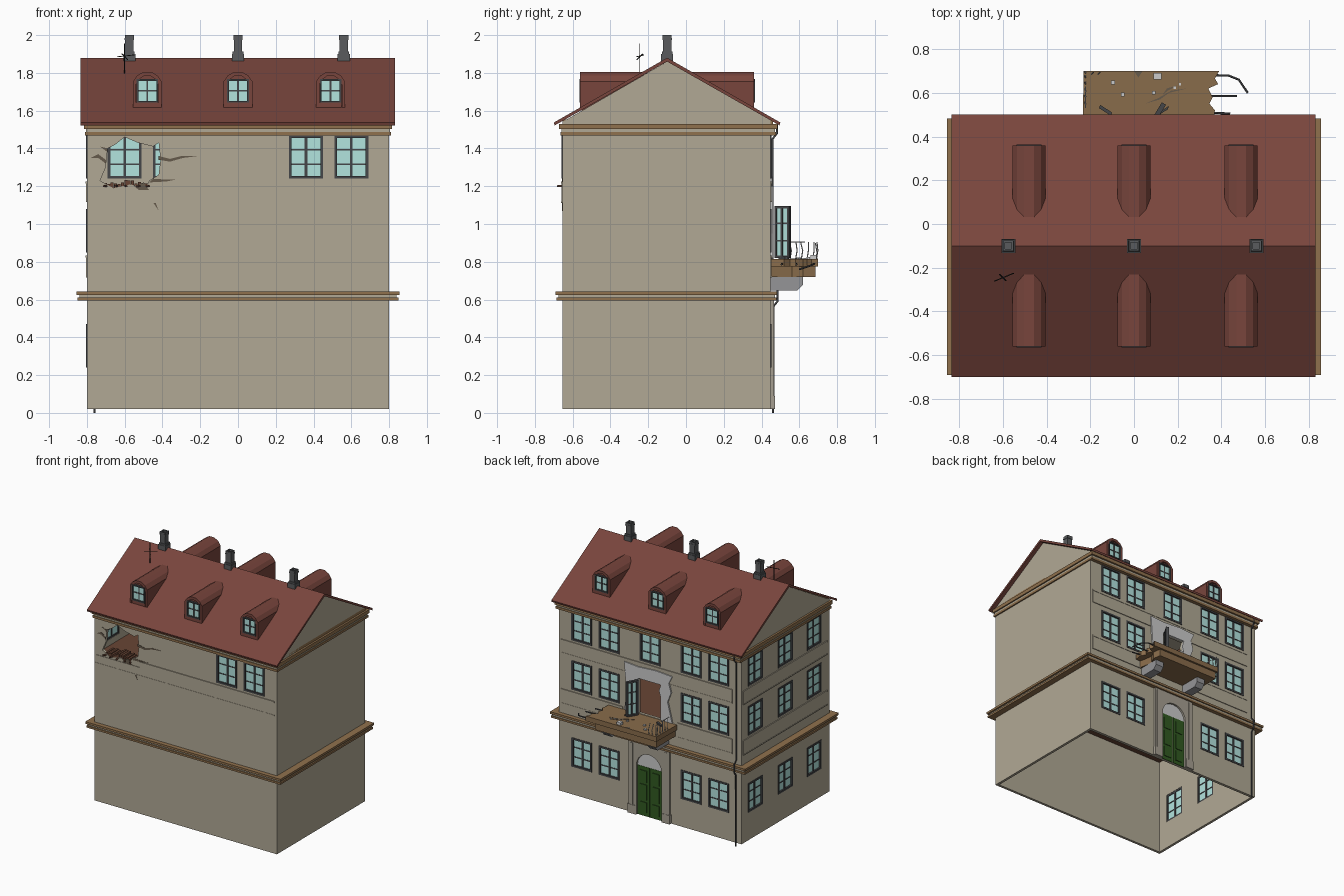
import bpy, bmesh, math, random
from mathutils import Vector

if "Cube" in bpy.data.objects:
    bpy.data.objects.remove(bpy.data.objects["Cube"])
random.seed(4)

C = dict(wall=(.44, .395, .3), trim=(.28, .165, .075), roof=(.19, .06, .046), dark=(.06, .062, .066),
         glass=(.45, .78, .74), green=(.03, .1, .015), wood=(.25, .15, .07), grey=(.3, .3, .31),
         plaster=(.52, .54, .53), stack=(.1, .105, .11), portal=(.38, .345, .285), black=(.02, .018, .016),
         brick=(.14, .06, .035), rust=(.13, .1, .07))
M = {}
for n, c in C.items():
    M[n] = bpy.data.materials.new(n)
    M[n].diffuse_color = (*c, 1)

parts = {}                       # part name -> (bmesh, material)
YB = .448                        # street facade plane


def prism(part, mat, pts, f, a, b):
    """Extrude a 2D outline from a to b; f maps (p, q, t) to space."""
    bm = parts.setdefault(part, (bmesh.new(), mat))[0]
    lo = [bm.verts.new(f(p, q, a)) for p, q in pts]
    hi = [bm.verts.new(f(p, q, b)) for p, q in pts]
    faces = [bm.faces.new(lo), bm.faces.new(hi[::-1])]
    n = len(pts)
    for i in range(n):
        j = (i + 1) % n
        faces.append(bm.faces.new((lo[i], hi[i], hi[j], lo[j])))
    bmesh.ops.recalc_face_normals(bm, faces=faces)


def along_x(p, q, t): return (t, p, q)
def along_y(p, q, t): return (p, t, q)
def along_z(p, q, t): return (p, q, t)


# Wall frames: u along the wall, z up, d outward
def back(u, z, d): return (u, YB + d, z)
def front(u, z, d): return (u, -.655 - d, z)
def left(u, z, d): return (-.8 - d, u, z)


def box(part, mat, u0, u1, z0, z1, d0, d1, f=along_y):
    prism(part, mat, [(u0, z0), (u1, z0), (u1, z1), (u0, z1)], f, d0, d1)


def rods(name, mat, paths, r):
    cu = bpy.data.curves.new(name, 'CURVE')
    cu.dimensions, cu.bevel_depth, cu.bevel_resolution, cu.use_fill_caps = '3D', r, 1, True
    for path in paths:
        s = cu.splines.new('POLY')
        s.points.add(len(path) - 1)
        for pt, co in zip(s.points, path):
            pt.co = (*co, 1)
    ob = bpy.data.objects.new(name, cu)
    cu.materials.append(M[mat])
    bpy.context.collection.objects.link(ob)


def window(f, u, z, w=.18, h=.23, rows=3, d=-.018, b=.014, kind='window'):
    """Two-sash frame with glass, lower edge at z."""
    fr, th = kind + '_frames', .014
    for s in (-1, 1):
        e = u + s * w / 2
        box(fr, 'dark', min(e, e - s * b), max(e, e - s * b), z, z + h, d, d + th + .008, f)
    for k in (z, z + h - b):
        box(fr, 'dark', u - w / 2, u + w / 2, k, k + b, d, d + th + .008, f)
    box(fr, 'dark', u - b / 2, u + b / 2, z, z + h, d, d + th, f)
    for i in range(1, rows):
        k = z + h * i / rows
        box(fr, 'dark', u - w / 2, u + w / 2, k - .004, k + .004, d + .002, d + th - .002, f)
    box(kind + '_glass', 'glass', u - w / 2 + .004, u + w / 2 - .004, z + .004, z + h - .004, d + .005, d + .009, f)


# House shell, hollow inside and open below
prism('walls', 'wall', [(-.655, .02), (YB, .02), (YB, 1.55), (-.1, 1.86), (-.655, 1.54)], along_x, -.8, .8)
box('cut_room', 'wall', -.78, .78, -.1, 1.5, -.635, YB - .022)

# Windows on each wall, with openings cut for them
spots = [(front, u, 1.24) for u in (.36, .6)]
for z in (.24, .85, 1.24):
    spots += [(back, u, z) for u in (-.6, -.36, .36, .6)] + [(left, u, z) for u in (.275, -.1, -.46)]
spots.append((back, 0, 1.24))
for f, u, z in spots:
    window(f, u, z)
    box('cut_openings', 'wall', u - .09, u + .09, z, z + .23, -.06, .05, f)

# Blast hole in the front wall and broken balcony doorway
hole = [(-.7, 1.3), (-.69, 1.4), (-.65, 1.42), (-.6, 1.46), (-.53, 1.43), (-.45, 1.41), (-.42, 1.43), (-.41, 1.34),
        (-.42, 1.26), (-.47, 1.23), (-.49, 1.19), (-.57, 1.21), (-.66, 1.19), (-.73, 1.23)]
door = [(-.1, .82), (-.1, 1.0), (-.085, 1.05), (-.1, 1.1), (.1, 1.1), (.1, .82)]
prism('cut_openings', 'wall', hole, front, -.06, .05)
prism('cut_openings', 'wall', door, back, -.06, .05)

# Cracks and loose bricks round the hole
for cr in ([(-.42, 1.36), (-.36, 1.345), (-.3, 1.36), (-.21, 1.36), (-.29, 1.35), (-.36, 1.33), (-.42, 1.34)],
           [(-.5, 1.22), (-.45, 1.15), (-.42, 1.07), (-.46, 1.13), (-.55, 1.2)],
           [(-.7, 1.34), (-.74, 1.37), (-.78, 1.35), (-.74, 1.35), (-.7, 1.32)],
           [(-.69, 1.4), (-.73, 1.41), (-.69, 1.38)],
           [(-.45, 1.24), (-.38, 1.235), (-.33, 1.235), (-.38, 1.225), (-.47, 1.22)]):
    prism('wall_cracks', 'rust', cr, front, -.003, .002)
for i in range(14):
    u = -.71 + i * .018
    t = random.uniform(.01, .035)
    box('broken_bricks', 'brick', u, u + .016, 1.19, 1.2 + t, -.1, -.003, front)
rods('splintered_planks', 'brick', [[(u, -.62, 1.2), (u + s, -.68, 1.2)] for u, s in
     ((-.68, -.03), (-.64, -.01), (-.6, .01), (-.55, .03), (-.5, .03))], .006)

# Interior floors
box('interior_floors', 'brick', -.79, .79, .79, .812, -.64, YB - .01)
box('interior_floors', 'brick', -.79, -.25, 1.165, 1.19, -.64, YB - .01)

# String courses and cornice
for z0, z1, x, y0, y1, m in ((.595, .61, .85, -.685, .478, 'trim'), (.61, .625, .84, -.675, .472, 'wall'),
                             (.625, .642, .855, -.69, .482, 'trim'), (1.468, 1.486, .81, -.665, .476, 'trim'),
                             (1.486, 1.502, .805, -.66, .47, 'wall'), (1.502, 1.53, .815, -.672, .484, 'trim'),
                             (1.53, 1.552, .8, -.655, .46, 'trim')):
    name = 'cornice_' + m
    for a, b in ((-x, -.79), (.79, x)):
        box(name, m, a, b, z0, z1, y0, y1)
    for a, b in ((y0, -.64), (YB - .015, y1)):
        box(name, m, -.79, .79, z0, z1, a, b)

# Raised panels between the storeys
for f, u0, u1, z0, z1 in ((front, -.4, .78, 1.115, 1.222), (front, -.79, -.4, 1.115, 1.18), (back, -.72, .78, 1.12, 1.222),
                          (back, -.72, -.24, .72, .83), (back, .24, .78, .72, .83),
                          (left, -.62, .43, 1.12, 1.222), (left, -.62, .43, .72, .83)):
    box('wall_panels', 'wall', u0, u1, z0, z1, -.003, .004, f)
    if f != front or z1 > 1.2:
        box('wall_panels', 'wall', u0, u1, z1 - .008, z1 + .004, -.003, .007, f)
    box('wall_panels', 'wall', u0, u1, z0 - .004, z0 + .004, -.003, .006, f)

# Roof
prism('roof', 'roof', [(-.7, 1.537), (-.1, 1.88), (.5, 1.537), (.495, 1.522), (-.1, 1.86), (-.695, 1.522)],
      along_x, -.835, .83)

# Dormers on both slopes: body, flush arched surround and small window
arch = [(-.076, 1.6), (-.076, 1.755), (-.055, 1.785), (-.022, 1.805), (.022, 1.805), (.055, 1.785), (.076, 1.755), (.076, 1.6)]
inner = [(p * .78, 1.6 + (q - 1.6) * .9) for p, q in arch]
for s in (-1, 1):
    for x in (-.48, 0, .49):
        def dormer(u, z, d, s=s, x=x): return (x + u, -.1 + s * (.46 + d), z)
        prism('dormers', 'roof', arch, dormer, -.4, -.012)
        prism('dormer_surrounds', 'roof', arch + inner[::-1], dormer, -.012, 0)
        box('dormer_surrounds', 'roof', -.059, .059, 1.6, 1.642, -.012, 0, dormer)
        window(dormer, 0, 1.642, .114, .125, 2, -.018, .009, 'dormer_window')

# Chimneys with hollow tops
for x in (-.575, 0, .56):
    for r, z0, z1 in ((.032, 1.83, 1.9), (.028, 1.9, 1.912), (.022, 1.912, 1.975), (.025, 1.975, 1.985)):
        box('chimneys', 'stack', x - r, x + r, z0, z1, -.1 - r, -.1 + r)
    for s in (-1, 1):
        a, b = sorted((s * .015, s * .024))
        box('chimneys', 'stack', x + a, x + b, 1.985, 2.0, -.124, -.076)
        box('chimneys', 'stack', x - .015, x + .015, 1.985, 2.0, -.1 + a, -.1 + b)

# Antenna and drainpipe
rods('antenna', 'black', [[(-.6, -.245, 1.78), (-.6, -.245, 1.955)], [(-.64, -.262, 1.885), (-.55, -.225, 1.895)],
                          [(-.615, -.23, 1.9), (-.585, -.26, 1.87)]], .0025)
rods('drainpipe', 'dark', [[(-.76, .482, 1.53), (-.76, .482, 1.48), (-.76, .458, 1.45), (-.76, .458, .68),
                            (-.76, .484, .65), (-.76, .484, .59), (-.76, .46, .56), (-.76, .46, 0)]], .006)

# Entrance portal with arched fanlight and double door
curve = [(.11 * math.cos(math.pi * i / 10), .41 + .11 * math.sin(math.pi * i / 10)) for i in range(11)]
prism('door_portal', 'portal', [(.18, .02), (.18, .6), (-.18, .6), (-.18, .02), (-.11, .02)] + curve[::-1] + [(.11, .02)],
      back, -.01, .017)
prism('fanlight', 'plaster', curve, back, -.005, .002)
for s in (-1, 1):
    a, b = sorted((s * .115, s * .185))
    box('portal_bases', 'portal', a, b, .02, .09, 0, .022, back)
    a, b = sorted((s * .14, s * .165))
    box('portal_pilasters', 'portal', a, b, .09, .58, 0, .021, back)
    a, b = sorted((s * .003, s * .108))
    box('entrance_door', 'green', a, b, .02, .41, 0, .004, back)
    for z0, z1 in ((.05, .13), (.15, .27), (.29, .38)):
        box('entrance_door', 'green', s * .055 - .03, s * .055 + .03, z0, z1, 0, .009, back)

# Exposed plaster round the balcony doorway
prism('bare_plaster', 'plaster', [(-.2, .82), (-.18, .9), (-.16, .98), (-.19, 1.06), (-.17, 1.13), (-.2, 1.19), (-.06, 1.2),
      (.1, 1.19), (.22, 1.2), (.21, 1.08), (.2, .95), (.22, .82)] + door[::-1], back, -.003, .012)

# Open balcony door leaf
h, dr = Vector((.1, .468)), Vector((.045, .075)).normalized()
def leaf(u, z, d): return (h.x + dr.x * u - dr.y * d, h.y + dr.y * u + dr.x * d, z)
window(leaf, .045, .82, .09, .275, 3, 0, .012, 'balcony_door')

# Broken balcony slab on two brackets
prism('balcony', 'wood', [(-.235, .445), (-.23, .7), (.39, .7), (.37, .665), (.385, .64), (.34, .62), (.36, .58), (.345, .55),
      (.37, .52), (.36, .445)], along_z, .775, .815)
prism('balcony', 'wood', [(-.22, .445), (-.22, .685), (.32, .685), (.33, .62), (.3, .56), (.32, .445)], along_z, .72, .775)
for x in (.27, -.13):
    prism('balcony_brackets', 'grey', [(.44, .648), (.59, .648), (.62, .68), (.62, .72), (.44, .72)], along_x, x - .035, x + .035)
for cr in ([(.05, .55), (.12, .57), (.16, .6), (.24, .62), (.17, .61), (.11, .575)],
           [(.13, .59), (.15, .62), (.2, .635), (.155, .61)], [(.0, .7), (.02, .67), (.04, .7)]):
    prism('balcony_cracks', 'rust', cr, along_z, .81, .817)
for x, s in ((-.13, -1), (.13, 1)):
    prism('fallen_beams', 'dark', [(x - .03, .51 - s * .02), (x - .025, .525 - s * .02), (x + .03, .525 + s * .015),
          (x + .025, .51 + s * .015)], along_z, .815, .827)
for i in range(5):
    x, y, r = random.uniform(-.2, .28), random.uniform(.48, .66), random.uniform(.005, .01)
    box('rubble', 'plaster', x - r, x + r, .812, .815 + r, y - r, y + r)
box('rubble', 'plaster', .09, .125, .81, .835, .66, .69)

# Remaining railing and bent rods
rail = [[(-.222, y, .81), (-.226, y + .008, .86), (-.22, y + random.uniform(-.005, .01), .905)] for y in (.55, .58, .61, .64, .67, .69)]
rail += [[(x, .69, .81), (x + .004, .693, .85), (x - .005, .685, .9)] for x in (-.19, -.16)]
rail += [[(-.222, .53, .905), (-.222, .63, .905)]]
rods('balcony_railing', 'plaster', rail, .003)
rods('bent_rods', 'dark', [[(.33, .68, .79), (.43, .68, .79), (.48, .66, .78), (.52, .6, .76)],
                           [(.33, .585, .79), (.47, .585, .785)], [(.33, .51, .79), (.44, .505, .785)]], .005)

# Turn the collected parts into objects
objs = {}
for name, (bm, mat) in parts.items():
    me = bpy.data.meshes.new(name)
    bm.to_mesh(me)
    bm.free()
    me.materials.append(M[mat])
    objs[name] = bpy.data.objects.new(name, me)
    bpy.context.collection.objects.link(objs[name])

# Hollow the shell and cut its openings
for cut in ('cut_room', 'cut_openings'):
    mod = objs['walls'].modifiers.new(cut, 'BOOLEAN')
    mod.operation, mod.solver, mod.object = 'DIFFERENCE', 'EXACT', objs[cut]
    bpy.context.view_layer.objects.active = objs['walls']
    bpy.ops.object.modifier_apply(modifier=cut)
    bpy.data.objects.remove(objs[cut])

for m in bpy.data.materials:
    if m.users and not m.is_grease_pencil:
        m.use_nodes = True
        m.node_tree.nodes["Principled BSDF"].inputs["Base Color"].default_value = m.diffuse_color
